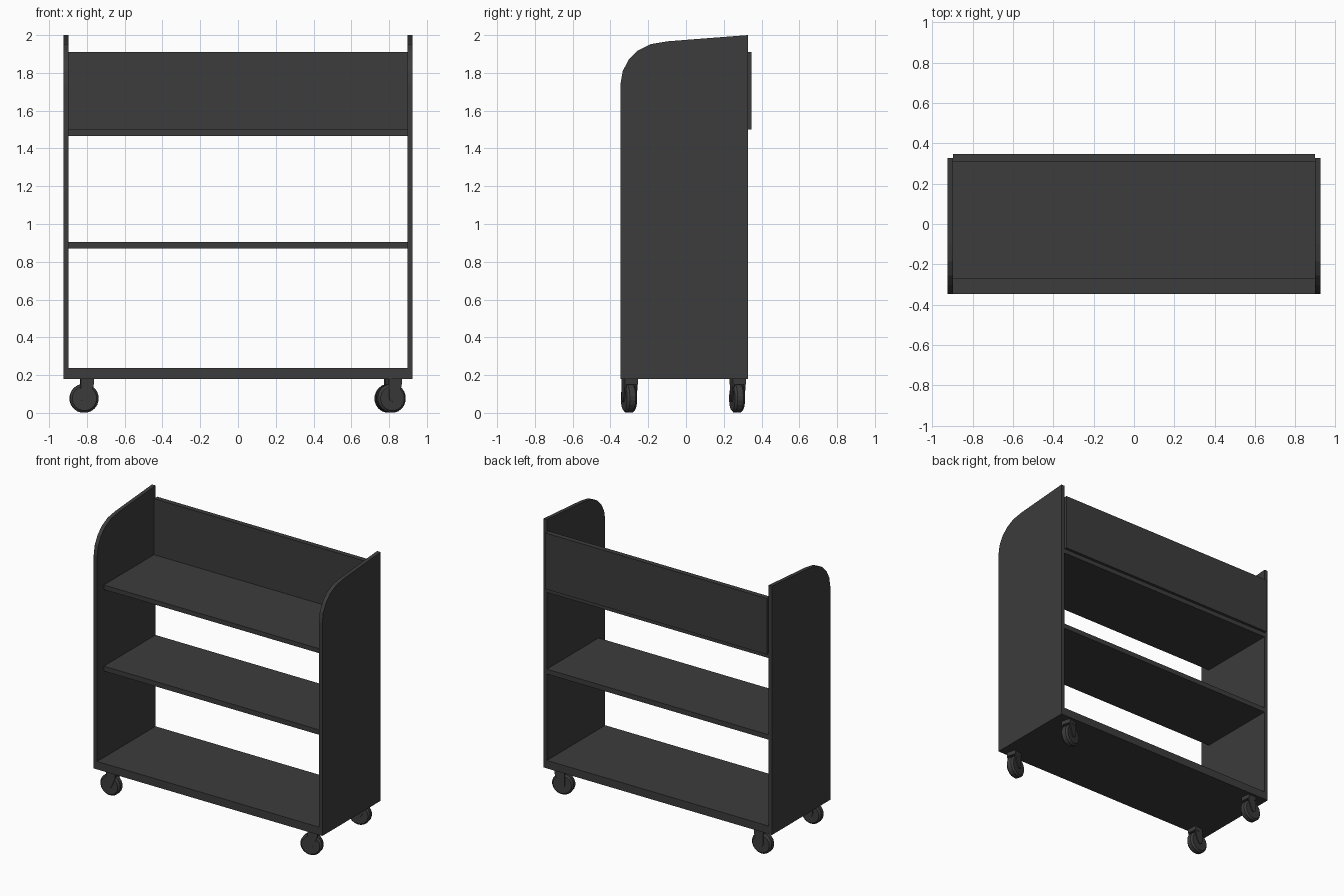
import bpy, bmesh
from math import radians, cos, sin, pi
from mathutils import Matrix, Vector

if "Cube" in bpy.data.objects:
    bpy.data.objects.remove(bpy.data.objects["Cube"])

dark = bpy.data.materials.new("dark_grey")
dark.diffuse_color = (0.045, 0.045, 0.045, 1)
dark.use_nodes = True
dark.node_tree.nodes["Principled BSDF"].inputs["Base Color"].default_value = dark.diffuse_color


def finish(bm, name):
    bmesh.ops.recalc_face_normals(bm, faces=bm.faces)
    me = bpy.data.meshes.new(name)
    bm.to_mesh(me)
    bm.free()
    me.materials.append(dark)
    ob = bpy.data.objects.new(name, me)
    bpy.context.collection.objects.link(ob)
    return ob


def prism(bm, points, offset):
    """Extrude a closed outline along an offset; returns all its vertices."""
    face = bm.faces.new([bm.verts.new(p) for p in points])
    base = list(face.verts)
    ext = bmesh.ops.extrude_face_region(bm, geom=[face], use_keep_orig=True)["geom"]
    top = [g for g in ext if isinstance(g, bmesh.types.BMVert)]
    bmesh.ops.translate(bm, verts=top, vec=Vector(offset))
    return base + top


def add_box(bm, x0, x1, y0, y1, z0, z1):
    prism(bm, [(x0, y0, z0), (x1, y0, z0), (x1, y1, z0), (x0, y1, z0)], (0, 0, z1 - z0))


def box(name, *dims):
    bm = bmesh.new()
    add_box(bm, *dims)
    return finish(bm, name)


FRONT, BACK, INNER, OUTER = -0.347, 0.327, 0.897, 0.925

# Side panels with a rounded front top corner
side = [(BACK, 0.18), (BACK, 2.0), (-0.10, 1.967), (-0.187, 1.952), (-0.255, 1.918),
        (-0.303, 1.87), (-0.335, 1.81), (FRONT, 1.74), (FRONT, 0.18)]
for name, x in (("left_side_panel", -OUTER), ("right_side_panel", INNER)):
    bm = bmesh.new()
    prism(bm, [(x, y, z) for y, z in side], (OUTER - INNER, 0, 0))
    finish(bm, name)

# Shelves and back board
box("bottom_shelf", -INNER, INNER, FRONT, BACK, 0.18, 0.238)
box("middle_shelf", -INNER, INNER, -0.27, BACK, 0.87, 0.906)
box("top_shelf", -INNER, INNER, -0.27, BACK, 1.467, 1.5)
box("back_board", -INNER, INNER, 0.31, 0.347, 1.5, 1.91)


def castor(name, x, y, turn):
    place = Matrix.Translation((x, y, 0)) @ Matrix.Rotation(radians(turn), 4, 'Z')
    cx, r, half = -0.015, 0.077, 0.0275

    # Wheel with chamfered rims
    bm = bmesh.new()
    n = 20
    rings = []
    for yy, rr in ((-half, r - 0.012), (-half + 0.012, r), (half - 0.012, r), (half, r - 0.012)):
        rings.append([bm.verts.new((cx + rr * cos((i + 0.5) * 2 * pi / n), yy,
                                    r + rr * sin((i + 0.5) * 2 * pi / n))) for i in range(n)])
    for a, b in zip(rings, rings[1:]):
        for i in range(n):
            j = (i + 1) % n
            bm.faces.new((a[i], a[j], b[j], b[i]))
    bm.faces.new(rings[0])
    bm.faces.new(rings[-1])
    finish(bm, name + "_wheel").matrix_world = place

    # Fork: mounting block and two tapered arms
    bm = bmesh.new()
    add_box(bm, -0.035, 0.035, -0.036, 0.036, 0.15, 0.182)
    arm = [(-0.035, 0.18), (0.035, 0.18), (0.033, 0.14), (0.006, 0.078)]
    arm += [(cx + 0.018 * cos(t), 0.076 + 0.018 * sin(t)) for t in (-pi / 4, -pi / 2, -3 * pi / 4)]
    arm += [(-0.034, 0.078)]
    for yy in (-0.035, 0.027):
        prism(bm, [(px, yy, pz) for px, pz in arm], (0, 0.008, 0))
    finish(bm, name + "_fork").matrix_world = place


castor("front_left_castor", -0.80, -0.298, 4)
castor("back_left_castor", -0.80, 0.274, 4)
castor("front_right_castor", 0.825, -0.298, 15)
castor("back_right_castor", 0.815, 0.274, 14)
